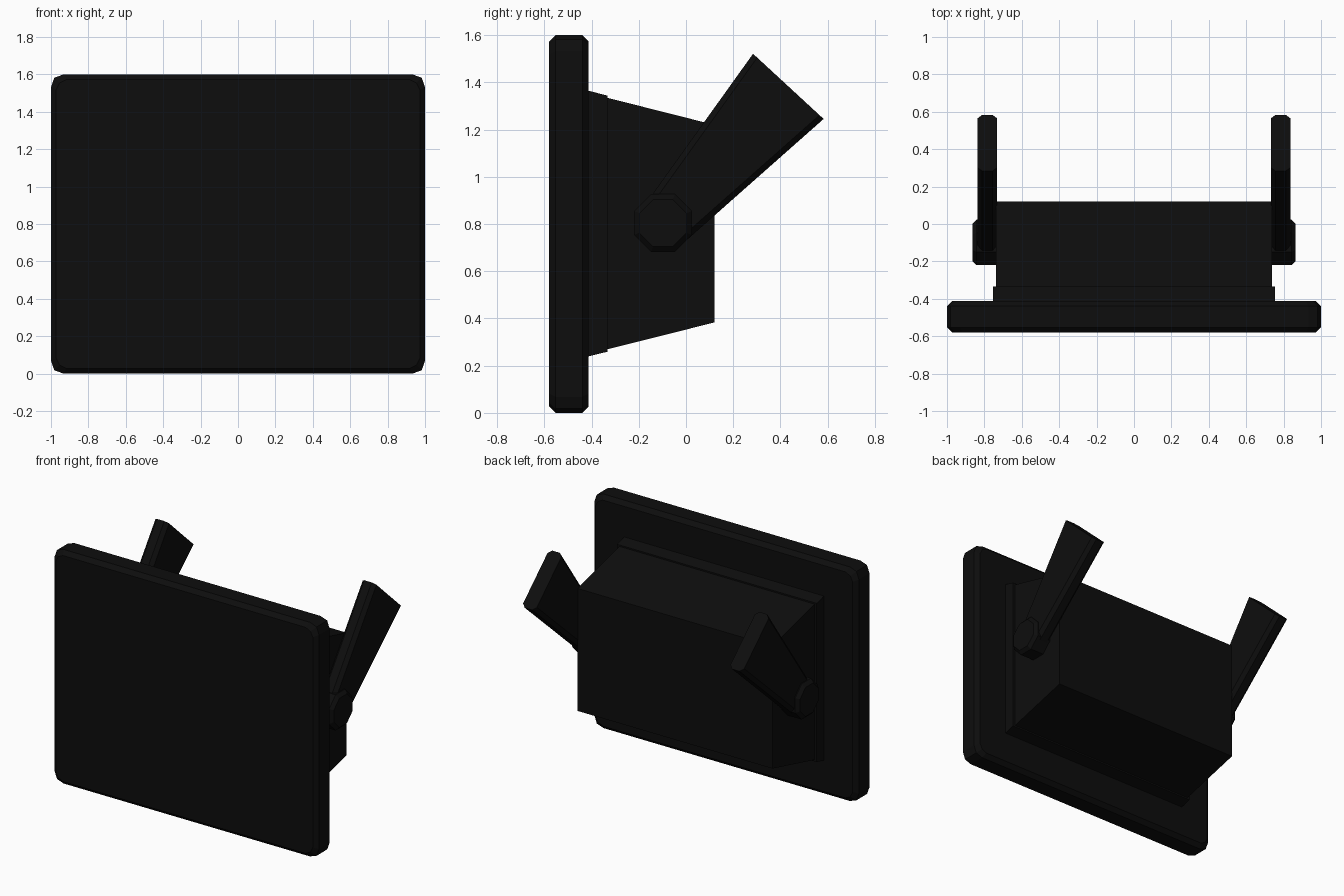
import bpy, bmesh
from mathutils import Vector

if "Cube" in bpy.data.objects:
    bpy.data.objects.remove(bpy.data.objects["Cube"])

black = bpy.data.materials.new("matte black")
black.diffuse_color = (0.004, 0.004, 0.004, 1)
black.use_nodes = True
black.node_tree.nodes["Principled BSDF"].inputs["Base Color"].default_value = black.diffuse_color


def finish(name, bm):
    bmesh.ops.recalc_face_normals(bm, faces=bm.faces)
    me = bpy.data.meshes.new(name)
    bm.to_mesh(me)
    bm.free()
    me.materials.append(black)
    ob = bpy.data.objects.new(name, me)
    bpy.context.collection.objects.link(ob)
    return ob


def loft(sections):
    """Closed solid through matching rings of points."""
    bm = bmesh.new()
    rings = [[bm.verts.new(p) for p in s] for s in sections]
    n = len(rings[0])
    for a, b in zip(rings, rings[1:]):
        for i in range(n):
            j = (i + 1) % n
            bm.faces.new((a[i], a[j], b[j], b[i]))
    bm.faces.new(rings[0][::-1])
    bm.faces.new(rings[-1])
    return bm


def panel_ring(y, d):
    """Rounded-corner rectangle, inset by d, at depth y."""
    w, h = 1 - d, 0.8 - d
    c, m = 0.068 - d * 0.5, 0.018
    q = [(w, h - c), (w - m, h - m), (w - c, h)]
    pts = q + [(-x, z) for x, z in q[::-1]]
    pts += [(-x, -z) for x, z in q] + [(x, -z) for x, z in q[::-1]]
    return [(x, y, z + 0.8) for x, z in pts]


def rect(y, w, z0, z1):
    return [(-w, y, z0), (w, y, z0), (w, y, z1), (-w, y, z1)]


# Front panel with chamfered rim
finish("front_panel", loft([panel_ring(-0.58, 0.028), panel_ring(-0.553, 0),
                            panel_ring(-0.439, 0), panel_ring(-0.412, 0.028)]))

# Rear housing tapering backwards, with a raised collar at the panel
finish("rear_housing", loft([rect(-0.45, 0.738, 0.24, 1.364), rect(0.12, 0.738, 0.383, 1.22)]))
finish("housing_collar", loft([rect(-0.44, 0.755, 0.233, 1.371), rect(-0.333, 0.755, 0.259, 1.344)]))


def arm_ring(lower, upper, x0, x1, c):
    """Chamfered cross-section between two edge points in the side view."""
    lo, up = Vector(lower), Vector(upper)
    d = (up - lo).normalized() * c
    pts = [(x0 + c, lo), (x1 - c, lo), (x1, lo + d), (x1, up - d),
           (x1 - c, up), (x0 + c, up), (x0, up - d), (x0, lo + d)]
    return [(x, p[0], p[1]) for x, p in pts]


def boss_ring(x, r):
    """Octagonal pivot outline with flats at top and bottom."""
    k = r * 0.4142
    pts = [(r, k), (k, r), (-k, r), (-r, k), (-r, -k), (-k, -r), (k, -r), (r, -k)]
    return [(x, y - 0.098, z + 0.804) for y, z in pts]


# Side arms and their pivot bosses, mirrored left and right
for side, s in (("right", 1), ("left", -1)):
    flip = lambda ring: [(s * x, y, z) for x, y, z in ring]
    finish(side + "_arm", loft([
        flip(arm_ring((0.01, 0.738), (-0.143, 0.925), 0.732, 0.836, 0.024)),
        flip(arm_ring((0.583, 1.245), (0.284, 1.521), 0.732, 0.836, 0.024))]))
    finish(side + "_pivot_boss", loft([
        flip(boss_ring(0.72, 0.122)), flip(boss_ring(0.842, 0.122)),
        flip(boss_ring(0.864, 0.1))]))
